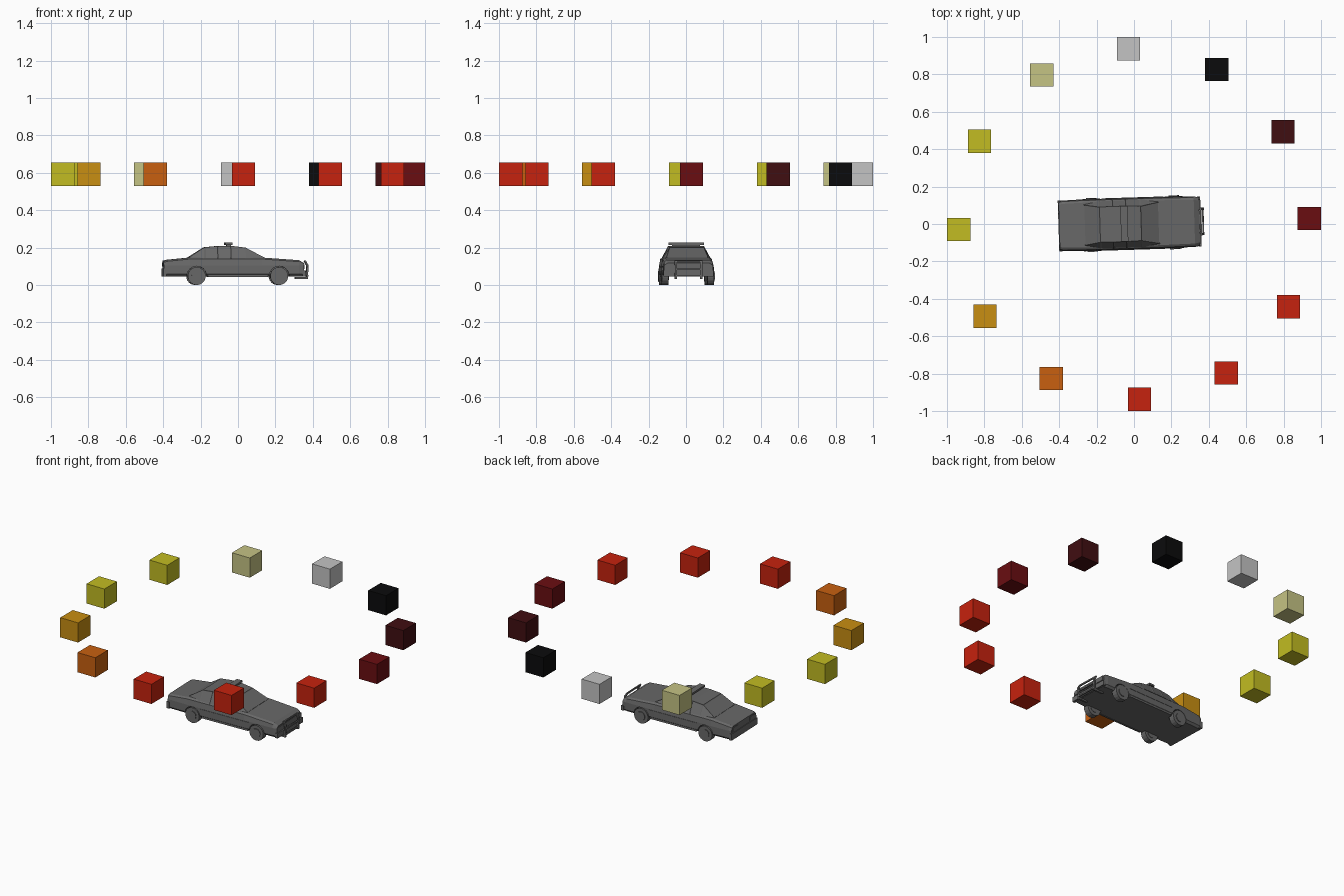
import bpy, bmesh, math
from mathutils import Matrix, Vector

if "Cube" in bpy.data.objects:
    bpy.data.objects.remove(bpy.data.objects["Cube"], do_unlink=True)


def material(name, rgb):
    m = bpy.data.materials.new(name)
    m.use_nodes = True
    lin = [((c / 255 + 0.055) / 1.055) ** 2.4 if c > 10 else c / 3295 for c in rgb] + [1]
    m.diffuse_color = lin
    m.node_tree.nodes["Principled BSDF"].inputs["Base Color"].default_value = lin
    return m


GREY = material("car grey", (104, 104, 104))
YAW = math.radians(1.8)
CAR = Matrix.Translation((-0.012, 0.002, 0)) @ Matrix.Rotation(YAW, 4, "Z")


def add(name, bm, mat=GREY, matrix=CAR):
    bmesh.ops.recalc_face_normals(bm, faces=bm.faces[:])
    me = bpy.data.meshes.new(name)
    bm.to_mesh(me)
    bm.free()
    me.materials.append(mat)
    ob = bpy.data.objects.new(name, me)
    ob.matrix_world = matrix
    bpy.context.collection.objects.link(ob)
    return ob


def box(name, centre, size, tilt=0, mat=GREY, matrix=CAR):
    bm = bmesh.new()
    m = Matrix.Translation(centre) @ Matrix.Rotation(tilt, 4, "Y") @ Matrix.Diagonal((*size, 1))
    bmesh.ops.create_cube(bm, size=1, matrix=m)
    return add(name, bm, mat, matrix)


def disc(bm, centre, radius, width, sides=18, inner=None):
    m = Matrix.Translation(centre) @ Matrix.Rotation(math.pi / 2, 4, "X")
    bmesh.ops.create_cone(bm, cap_ends=True, segments=sides, radius1=radius,
                          radius2=radius, depth=width, matrix=m)


def loft(rings):
    """Closed skin through cross-sections lying across the car."""
    bm = bmesh.new()
    rows = [[bm.verts.new(p) for p in r] for r in rings]
    n = len(rows[0])
    for a, b in zip(rows, rows[1:]):
        for i in range(n):
            j = (i + 1) % n
            bm.faces.new((a[i], a[j], b[j], b[i]))
    bm.faces.new(rows[0])
    bm.faces.new(rows[-1])
    return bm


def section(x, half):
    """Mirror a half outline of (y, z) pairs."""
    return [(x, y, z) for y, z in half] + [(x, -y, z) for y, z in reversed(half)]


# Lower body: (x, half width, deck height)
stations = [(-0.388, 0.130, 0.130), (-0.37, 0.135, 0.135), (-0.25, 0.138, 0.147),
            (0.14, 0.138, 0.147), (0.335, 0.135, 0.133), (0.362, 0.130, 0.117)]
body = add("body", loft([section(x, [(w - 0.012, 0.045), (w, 0.058), (w, 0.105),
                                     (w - 0.006, z - 0.008), (w - 0.018, z)])
                         for x, w, z in stations]))

# Cabin: (x, base half width, roof half width, roof height)
cabin_stations = [(-0.255, 0.112, 0.108, 0.148), (-0.17, 0.128, 0.094, 0.202),
                  (-0.10, 0.130, 0.095, 0.209), (-0.03, 0.130, 0.095, 0.210),
                  (0.05, 0.130, 0.092, 0.200), (0.148, 0.115, 0.111, 0.148)]
bm = loft([section(x, [(b, 0.142), (r, z)]) for x, b, r, z in cabin_stations])
bmesh.ops.recalc_face_normals(bm, faces=bm.faces[:])
# Recessed windows: side panes, windscreen and rear screen
panes = []
for f in bm.faces:
    c, n = f.calc_center_median(), f.normal
    side = abs(n.y) > 0.5 and abs(c.x + 0.05) < 0.1
    screen = n.z > 0.5 and abs(c.y) < 0.01 and (c.x < -0.2 or c.x > 0.08)
    if side or screen:
        panes.append(f)
bmesh.ops.inset_individual(bm, faces=panes, thickness=0.006, depth=-0.002)
add("cabin", bm)

# Wheels, hubs and wheel arches
for end, x in (("front", 0.228), ("rear", -0.213)):
    for side, s in (("left", 1), ("right", -1)):
        bm = bmesh.new()
        disc(bm, (x, s * 0.122, 0.048), 0.048, 0.036)
        disc(bm, (x, s * 0.123, 0.048), 0.028, 0.042, 12)
        add(f"{end}_{side}_wheel", bm)
        bm = bmesh.new()
        disc(bm, (x, s * 0.127, 0.048), 0.053, 0.052)
        cutter = add(f"{end}_{side}_arch_cutter", bm)
        cutter.hide_render = True
        cutter.display_type = "WIRE"
        cut = body.modifiers.new("wheel_arch", "BOOLEAN")
        cut.operation = "DIFFERENCE"
        cut.object = cutter

# Bumpers, grille, lamps and side trim
box("rear_bumper", (-0.383, 0, 0.068), (0.018, 0.272, 0.042))
box("front_bumper", (0.361, 0, 0.062), (0.018, 0.268, 0.03))
box("grille", (0.361, 0, 0.098), (0.008, 0.11, 0.026))
for side, s in (("left", 1), ("right", -1)):
    box(f"{side}_headlamp", (0.361, s * 0.092, 0.098), (0.008, 0.055, 0.024))
    box(f"{side}_tail_lamp", (-0.388, s * 0.09, 0.11), (0.006, 0.06, 0.022))
    box(f"{side}_side_trim", (0.008, s * 0.138, 0.098), (0.33, 0.004, 0.006))
    box(f"{side}_sill", (0.008, s * 0.132, 0.05), (0.32, 0.01, 0.012))

# Push bar
for side, s in (("left", 1), ("right", -1)):
    y = s * 0.068
    box(f"{side}_push_bar_upright", (0.381, y, 0.072), (0.009, 0.012, 0.078), 0.05)
    box(f"{side}_push_bar_top", (0.376, y, 0.117), (0.009, 0.012, 0.03), -0.5)
    box(f"{side}_push_bar_bracket", (0.35, y, 0.038), (0.065, 0.012, 0.009))
for name, x, z in (("top", 0.37, 0.127), ("middle", 0.381, 0.085), ("lower", 0.382, 0.05)):
    box(f"push_bar_{name}_rail", (x, 0, z), (0.008, 0.14, 0.009))

# Roof light bar
box("light_bar_foot", (-0.04, 0, 0.212), (0.022, 0.15, 0.012))
box("light_bar", (-0.04, 0, 0.221), (0.038, 0.19, 0.011))

# Ring of floating cubes
red = material("red", (198, 34, 14))
yellow = material("yellow", (194, 188, 34))
ring = [material("maroon", (106, 13, 17)), material("dark maroon", (64, 14, 17)),
        material("black", (11, 11, 12)), material("light grey", (196, 196, 196)),
        material("pale yellow", (197, 195, 132)), yellow, yellow,
        material("amber", (200, 142, 18)), material("orange", (200, 96, 16)),
        red, red, red]
for i, mat in enumerate(ring):
    a = YAW + math.radians(30 * i)
    box(f"ring_cube_{i + 1}", Vector((0, 0, 0)), (0.125,) * 3, 0, mat,
        Matrix.Translation((0.937 * math.cos(a), 0.937 * math.sin(a), 0.592)))
